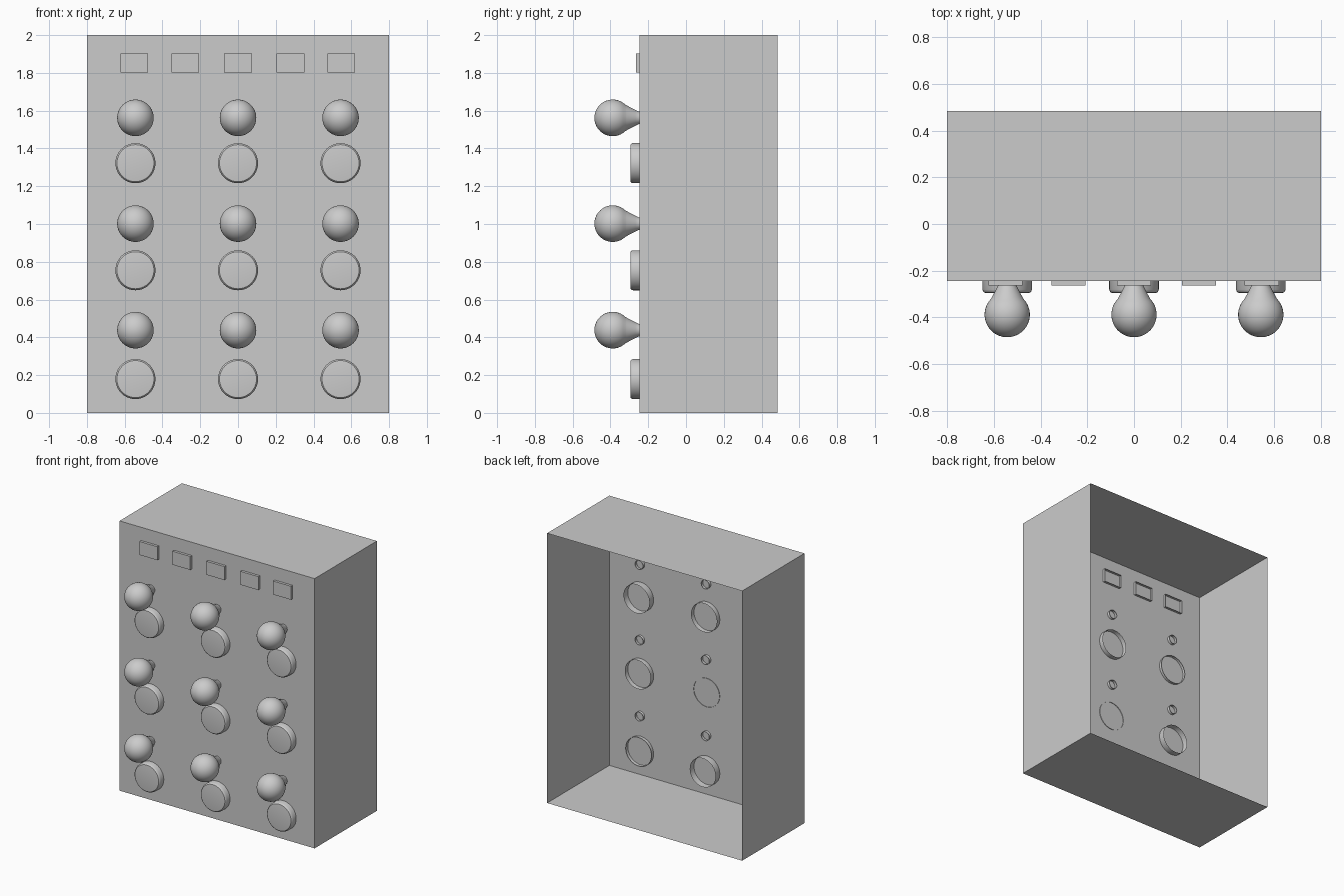
import bpy, bmesh, math

if "Cube" in bpy.data.objects:
    bpy.data.objects.remove(bpy.data.objects["Cube"])

FRONT = -0.245
BACK = 0.485


def finish(bm, name, loc=(0, 0, 0), smooth=False):
    bmesh.ops.recalc_face_normals(bm, faces=bm.faces)
    mesh = bpy.data.meshes.new(name)
    bm.to_mesh(mesh)
    bm.free()
    ob = bpy.data.objects.new(name, mesh)
    ob.location = loc
    bpy.context.collection.objects.link(ob)
    if smooth:
        bpy.ops.object.select_all(action='DESELECT')
        ob.select_set(True)
        bpy.context.view_layer.objects.active = ob
        bpy.ops.object.shade_smooth_by_angle(angle=math.radians(35))
    return ob


def open_box(name, x, z, w, h, y0, y1):
    """Thin-walled box without its back face."""
    bm = bmesh.new()
    bmesh.ops.create_cube(bm, size=1)
    for v in bm.verts:
        v.co = (v.co.x * w, (y0 + y1) / 2 + v.co.y * (y1 - y0), v.co.z * h)
    back = [f for f in bm.faces if f.calc_center_median().y > y1 - 1e-4]
    bmesh.ops.delete(bm, geom=back, context='FACES_ONLY')
    return finish(bm, name, (x, 0, z))


def lathe_y(name, x, z, profile, steps=40):
    """Revolve (radius, y) points about the y axis, left open at the back."""
    bm = bmesh.new()
    verts = [bm.verts.new((r, y, 0)) for r, y in profile]
    edges = [bm.edges.new(p) for p in zip(verts, verts[1:])]
    bmesh.ops.spin(bm, geom=verts + edges, cent=(0, 0, 0), axis=(0, 1, 0),
                   angle=math.tau, steps=steps)
    bmesh.ops.remove_doubles(bm, verts=bm.verts, dist=1e-4)
    return finish(bm, name, (x, 0, z), smooth=True)


# Cabinet shell, open at the back
open_box("cabinet", 0, 1, 1.6, 2, FRONT, BACK)

# Row of small rectangular plates along the top
for i, x in enumerate((-0.55, -0.28, 0, 0.278, 0.547)):
    open_box(f"label_plate_{i}", x, 1.852, 0.146, 0.1, -0.264, FRONT + 0.018)

# Knob: ball flowing into a narrow neck
BALL_R, BALL_Y = 0.097, -0.388
knob = [(0.033, FRONT + 0.02), (0.033, FRONT - 0.004), (0.042, -0.268),
        (0.054, -0.292), (0.066, -0.314)]
for i in range(15):
    a = math.radians(46 + 134 * i / 14)
    knob.append((BALL_R * math.sin(a), BALL_Y + BALL_R * math.cos(a)))

# Knobs with a round button under each; buttons are pushed in by varying depth
columns = (-0.543, 0, 0.543)
rows = ((1.562, 1.322, (0.02, 0.035, 0.05)),
        (1.002, 0.755, (0.045, 0.004, 0.035)),
        (0.438, 0.179, (0.03, 0.05, 0.025)))
for r, (knob_z, button_z, depths) in enumerate(rows):
    for c, x in enumerate(columns):
        lathe_y(f"knob_{r}_{c}", x, knob_z, knob)
        button = [(0.106, FRONT + depths[c]), (0.106, -0.281), (0.103, -0.289),
                  (0.098, -0.294), (0.092, -0.295), (0, -0.295)]
        lathe_y(f"button_{r}_{c}", x, button_z, button)
